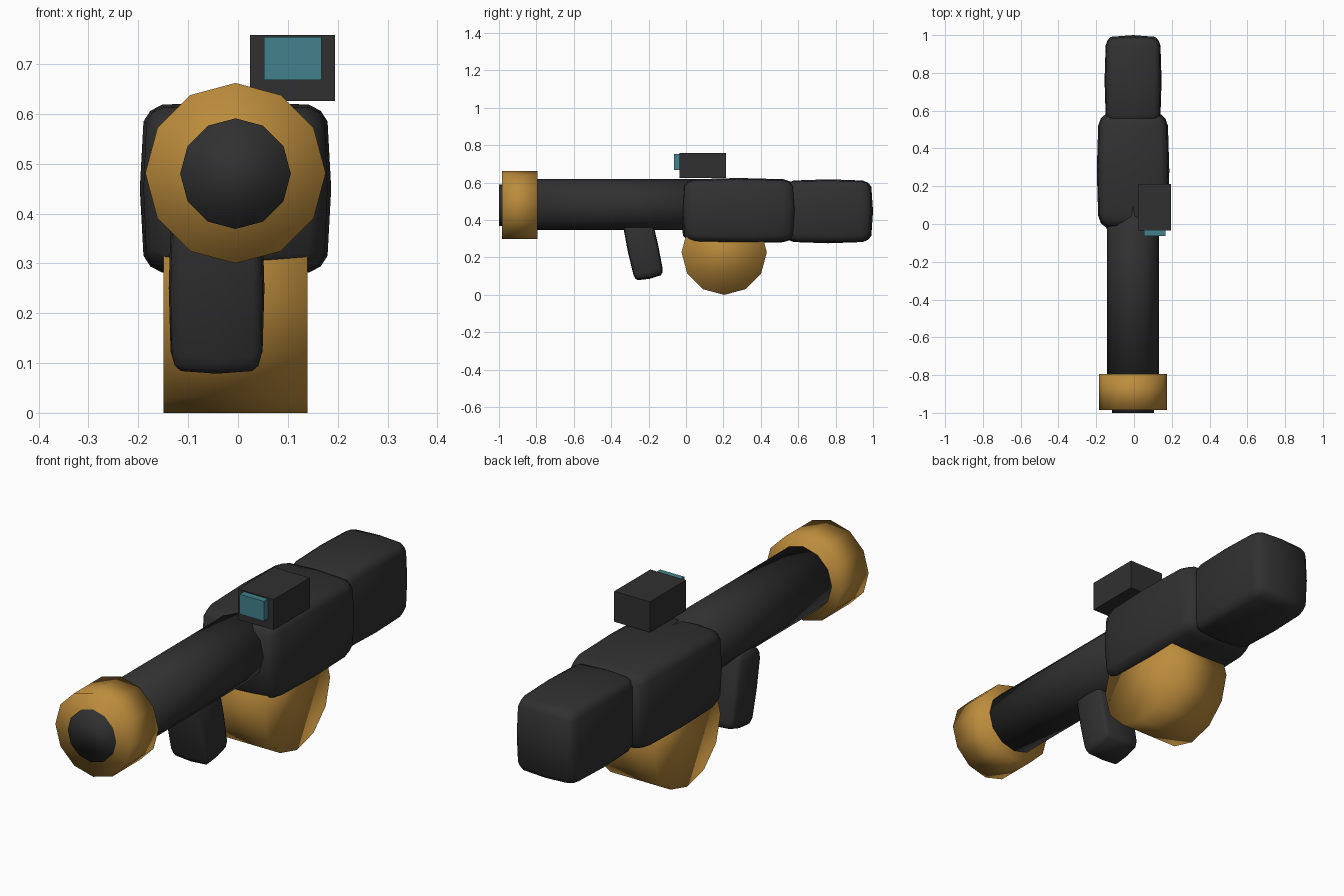
import bpy, bmesh, math
from mathutils import Matrix, Vector

if "Cube" in bpy.data.objects:
    bpy.data.objects.remove(bpy.data.objects["Cube"])


def material(name, rgb):
    m = bpy.data.materials.new(name)
    m.diffuse_color = (*rgb, 1)
    m.use_nodes = True
    m.node_tree.nodes["Principled BSDF"].inputs["Base Color"].default_value = m.diffuse_color
    return m


DARK = material("charcoal", (0.03, 0.03, 0.03))
GOLD = material("brass", (0.5, 0.26, 0.045))
TEAL = material("teal_glass", (0.055, 0.22, 0.26))


def finish(bm, name, mat, smooth):
    bmesh.ops.recalc_face_normals(bm, faces=bm.faces[:])
    for f in bm.faces:
        f.smooth = smooth
    mesh = bpy.data.meshes.new(name)
    bm.to_mesh(mesh)
    bm.free()
    mesh.materials.append(mat)
    obj = bpy.data.objects.new(name, mesh)
    bpy.context.collection.objects.link(obj)
    return obj


def cylinder(name, mat, radius, a, b):
    """12-sided cylinder between two points, with a vertex on top."""
    a, b = Vector(a), Vector(b)
    bm = bmesh.new()
    bmesh.ops.create_cone(bm, cap_ends=True, segments=12, radius1=radius,
                          radius2=radius, depth=(b - a).length)
    rot = (b - a).to_track_quat('Z', 'Y').to_matrix().to_4x4()
    bm.transform(Matrix.Translation((a + b) / 2) @ rot)
    return finish(bm, name, mat, True)


def box(name, mat, lo, hi):
    lo, hi = Vector(lo), Vector(hi)
    bm = bmesh.new()
    bmesh.ops.create_cube(bm, size=1)
    bm.transform(Matrix.Translation((lo + hi) / 2) @ Matrix.Diagonal((*(hi - lo), 1)))
    return finish(bm, name, mat, False)


def pillow(name, mat, centre, half, tilt=0.0, n=6):
    """Softly bulging block with narrow rounded edges."""
    bm = bmesh.new()
    bmesh.ops.create_cube(bm, size=2)
    bmesh.ops.subdivide_edges(bm, edges=bm.edges[:], cuts=3, use_grid_fill=True)
    for v in bm.verts:
        c = [math.copysign(0.8, k) if 0.3 < abs(k) < 0.7 else k for k in v.co]
        s = sum(abs(k) ** n for k in c) ** (-1 / n)
        v.co = [k * s * h for k, h in zip(c, half)]
    bm.transform(Matrix.Translation(centre) @ Matrix.Rotation(tilt, 4, 'X'))
    return finish(bm, name, mat, True)


CX = -0.005

# barrel with brass muzzle ring and bore plug
cylinder("barrel", DARK, 0.137, (CX, -0.88, 0.483), (CX, 0.25, 0.483))
cylinder("muzzle_ring", GOLD, 0.181, (CX, -0.985, 0.481), (CX, -0.795, 0.481))
cylinder("muzzle_plug", DARK, 0.111, (CX, -1.0, 0.48), (CX, -0.9, 0.48))

# receiver, rear block and tilted grip
pillow("receiver", DARK, (CX, 0.282, 0.45), (0.192, 0.31, 0.175))
pillow("rear_block", DARK, (CX, 0.76, 0.447), (0.151, 0.24, 0.171))
pillow("grip", DARK, (-0.043, -0.23, 0.25), (0.096, 0.083, 0.168), math.radians(12))

# drum magazine under the receiver
cylinder("drum", GOLD, 0.228, (-0.149, 0.204, 0.228), (0.139, 0.204, 0.228))

# sight with glass lens
box("sight", DARK, (0.024, -0.034, 0.626), (0.195, 0.213, 0.758))
box("sight_lens", TEAL, (0.052, -0.063, 0.668), (0.168, -0.02, 0.754))
